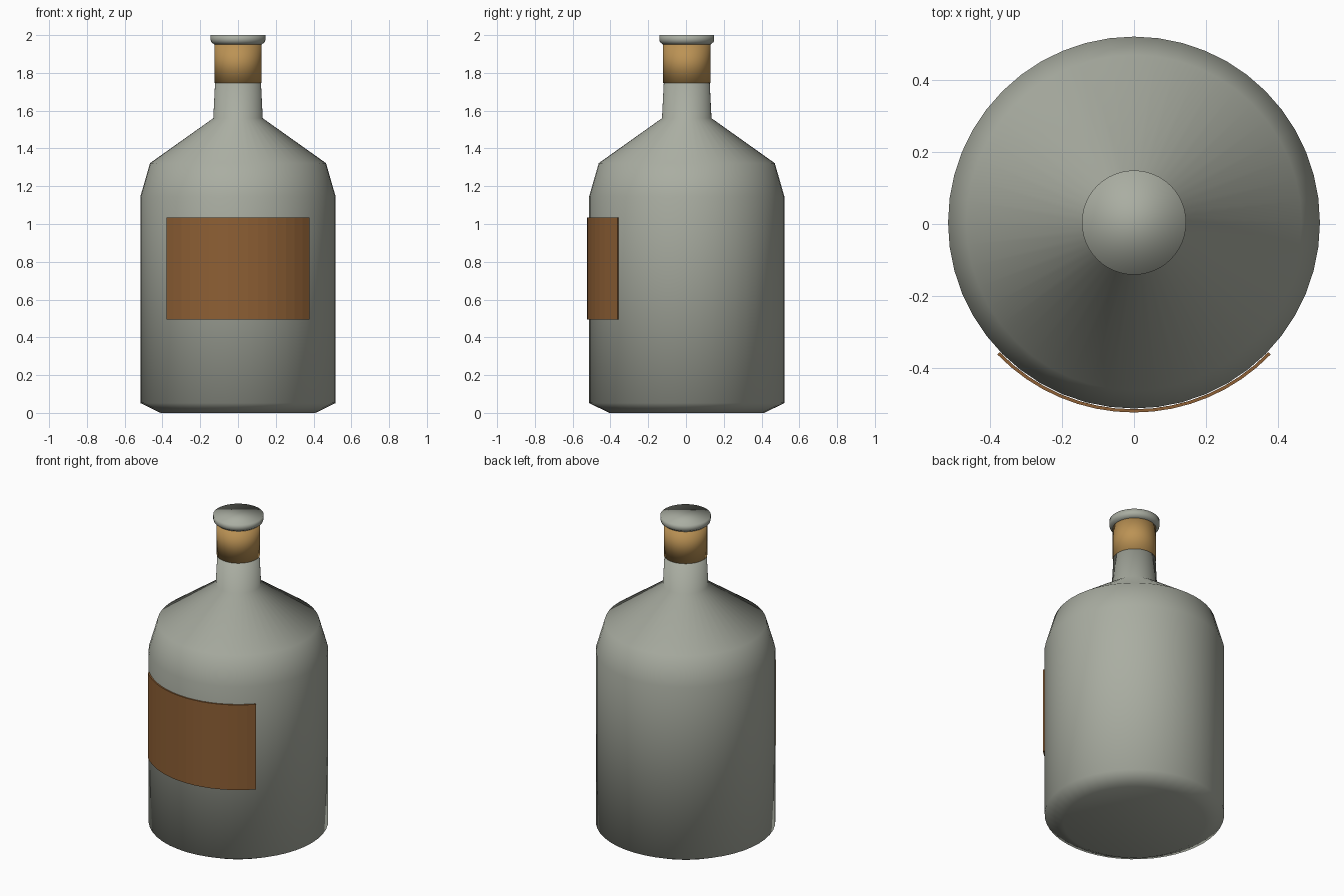
import bpy, bmesh, math

if "Cube" in bpy.data.objects:
    bpy.data.objects.remove(bpy.data.objects["Cube"])

CY = 0.004      # bottle axis sits slightly behind the origin
SIDES = 48


def material(name, rgb):
    m = bpy.data.materials.new(name)
    m.diffuse_color = (*rgb, 1)
    m.use_nodes = True
    m.node_tree.nodes["Principled BSDF"].inputs["Base Color"].default_value = m.diffuse_color
    return m


def finish(name, bm, mat, smooth=True):
    bmesh.ops.recalc_face_normals(bm, faces=bm.faces)
    mesh = bpy.data.meshes.new(name)
    for f in bm.faces:
        f.smooth = smooth
    bm.to_mesh(mesh)
    bm.free()
    mesh.materials.append(mat)
    ob = bpy.data.objects.new(name, mesh)
    bpy.context.collection.objects.link(ob)
    return ob


def lathe(name, profile, mat):
    """Spin (radius, height) points round the bottle axis; ends are capped."""
    bm = bmesh.new()
    rings = []
    for r, z in profile:
        rings.append([bm.verts.new((r * math.cos(a), CY + r * math.sin(a), z))
                      for a in (2 * math.pi * i / SIDES for i in range(SIDES))])
    for lo, hi in zip(rings, rings[1:]):
        for i in range(SIDES):
            j = (i + 1) % SIDES
            bm.faces.new((lo[i], lo[j], hi[j], hi[i]))
    bm.faces.new(rings[0])
    bm.faces.new(rings[-1])
    return finish(name, bm, mat)


glass = material("grey_glass", (0.40, 0.42, 0.36))
cork = material("tan_cork", (0.50, 0.29, 0.09))
paper = material("brown_label", (0.27, 0.115, 0.035))

# bottle body, shoulder and neck
lathe("bottle", [(0.41, 0), (0.517, 0.052), (0.517, 1.145), (0.466, 1.322),
                 (0.131, 1.56), (0.121, 1.76)], glass)
# cork collar
lathe("cork", [(0.125, 1.747), (0.125, 1.957)], cork)
# stopper cap
lathe("cap", [(0.125, 1.95), (0.142, 1.963), (0.145, 1.975), (0.145, 2.0)], glass)

# curved label plate wrapped round the front
bm = bmesh.new()
half, steps = math.radians(46), 16
cols = []
for i in range(steps + 1):
    a = -half + 2 * half * i / steps
    cols.append([bm.verts.new((r * math.sin(a), CY - r * math.cos(a), z))
                 for r, z in ((0.519, 0.495), (0.528, 0.495), (0.528, 1.035), (0.519, 1.035))])
for a, b in zip(cols, cols[1:]):
    for k in range(4):
        n = (k + 1) % 4
        bm.faces.new((a[k], b[k], b[n], a[n]))
bm.faces.new(cols[0])
bm.faces.new(cols[-1])
finish("label", bm, paper, smooth=False)
